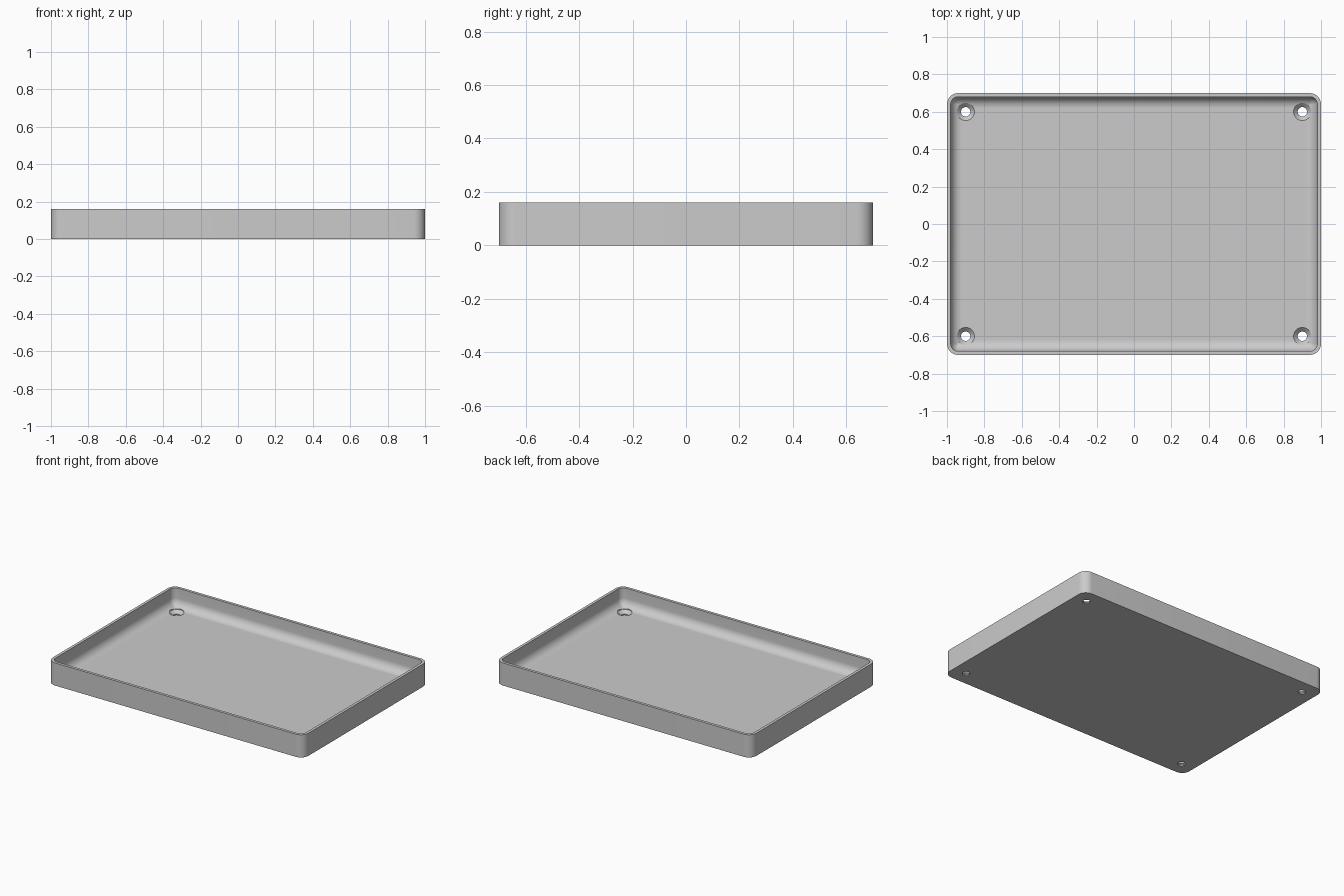
import bpy, bmesh
from math import sin, cos, pi

if "Cube" in bpy.data.objects:
    bpy.data.objects.remove(bpy.data.objects["Cube"])

HALF_X, HALF_Y, HEIGHT = 1.0, 0.7, 0.16
CORNER, WALL, FLOOR, FILLET = 0.06, 0.02, 0.03, 0.06
HOLE_X, HOLE_Y, HOLE_R, SINK_R = 0.9, 0.6, 0.025, 0.047
STEPS = 10

grey = bpy.data.materials.new("light_grey")
grey.use_nodes = True
grey.diffuse_color = (0.6, 0.6, 0.6, 1)
grey.node_tree.nodes["Principled BSDF"].inputs["Base Color"].default_value = grey.diffuse_color


def rounded_ring(bm, inset, z):
    """Rounded rectangle of vertices, set in from the outer outline."""
    r = max(CORNER - inset, 0.006)
    ring = []
    for i, (sx, sy) in enumerate([(1, 1), (-1, 1), (-1, -1), (1, -1)]):
        cx, cy = sx * (HALF_X - inset - r), sy * (HALF_Y - inset - r)
        for k in range(STEPS + 1):
            a = (i + k / STEPS) * pi / 2
            ring.append(bm.verts.new((cx + r * cos(a), cy + r * sin(a), z)))
    return ring


def circle_ring(bm, x, y, r, z, n=48):
    return [bm.verts.new((x + r * cos(2 * pi * k / n), y + r * sin(2 * pi * k / n), z))
            for k in range(n)]


def loft(bm, rings):
    """Join rings into a closed solid with flat end caps."""
    for a, b in zip(rings, rings[1:]):
        for k in range(len(a)):
            j = (k + 1) % len(a)
            bm.faces.new((a[k], a[j], b[j], b[k]))
    bm.faces.new(rings[0][::-1])
    bm.faces.new(rings[-1])


def finish(bm, name):
    bmesh.ops.recalc_face_normals(bm, faces=bm.faces)
    mesh = bpy.data.meshes.new(name)
    bm.to_mesh(mesh)
    bm.free()
    mesh.materials.append(grey)
    obj = bpy.data.objects.new(name, mesh)
    bpy.context.collection.objects.link(obj)
    return obj


# Tray: outer wall, rim, inner wall, then a rounded cove down to the floor
bm = bmesh.new()
profile = [(0, 0), (0, HEIGHT), (WALL, HEIGHT)]
for k in range(STEPS + 1):
    a = k / STEPS * pi / 2
    profile.append((WALL + FILLET * (1 - cos(a)), FLOOR + FILLET * (1 - sin(a))))
loft(bm, [rounded_ring(bm, inset, z) for inset, z in profile])
tray = finish(bm, "tray")

# Countersunk screw hole cutters, one in each corner
bm = bmesh.new()
sink_bottom = FLOOR - (SINK_R - HOLE_R)
for sx in (-1, 1):
    for sy in (-1, 1):
        steps = [(HOLE_R, -0.05), (HOLE_R, sink_bottom), (SINK_R, FLOOR), (SINK_R, HEIGHT)]
        loft(bm, [circle_ring(bm, sx * HOLE_X, sy * HOLE_Y, r, z) for r, z in steps])
cutter = finish(bm, "screw_hole_cutter")
cutter.hide_render = True

cut = tray.modifiers.new("screw_holes", 'BOOLEAN')
cut.operation = 'DIFFERENCE'
cut.solver = 'EXACT'
cut.object = cutter

bpy.ops.object.select_all(action='DESELECT')
tray.select_set(True)
bpy.context.view_layer.objects.active = tray
bpy.ops.object.modifier_apply(modifier=cut.name)
bpy.data.objects.remove(cutter)
bpy.ops.object.shade_smooth_by_angle(angle=pi / 6)
